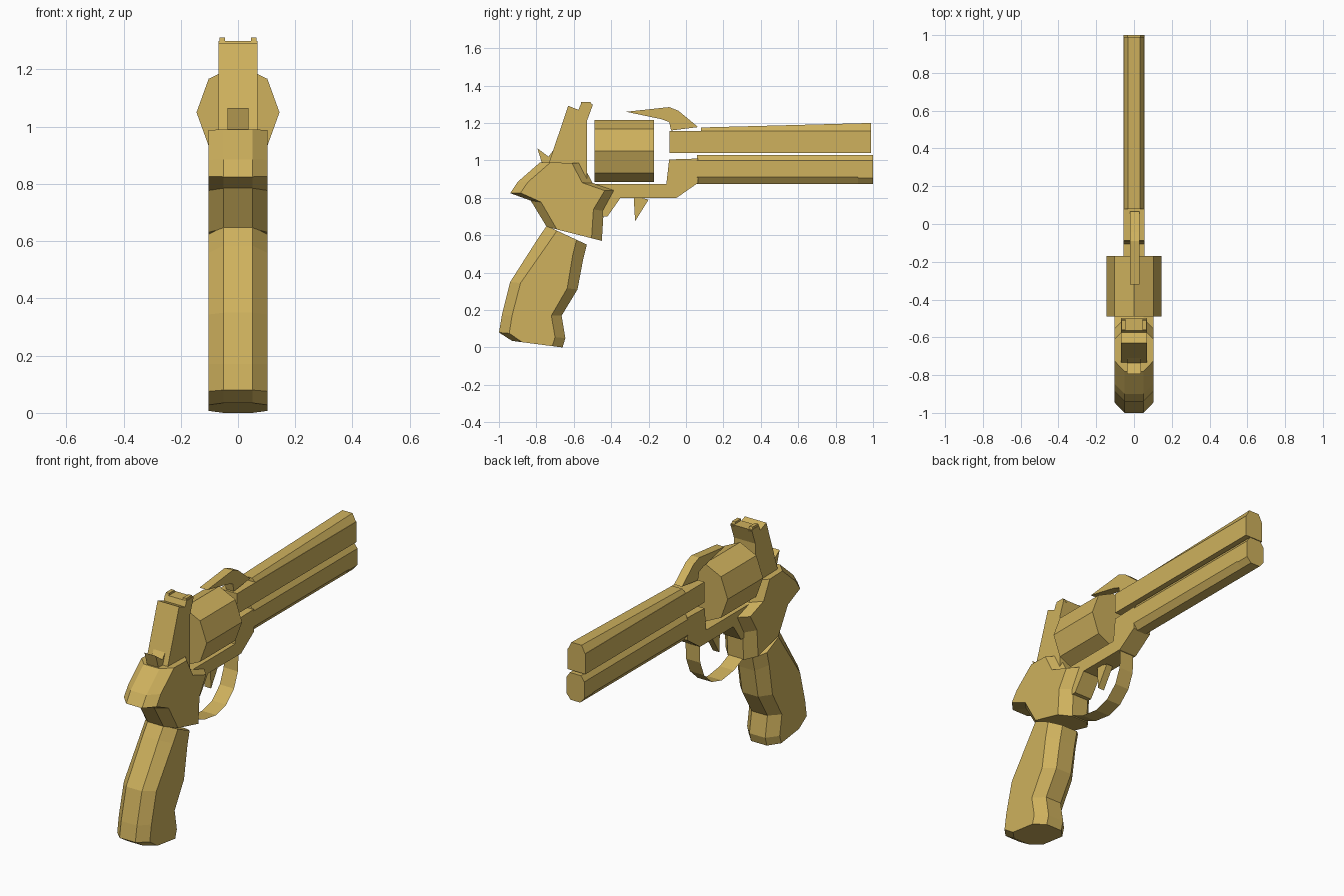
import bpy, bmesh, math

if "Cube" in bpy.data.objects:
    bpy.data.objects.remove(bpy.data.objects["Cube"])

gold = bpy.data.materials.new("old_gold")
gold.diffuse_color = (0.62, 0.44, 0.11, 1)
gold.use_nodes = True
gold.node_tree.nodes["Principled BSDF"].inputs["Base Color"].default_value = gold.diffuse_color


def finish(name, bm, closed=True):
    if closed:
        bmesh.ops.recalc_face_normals(bm, faces=bm.faces)
    me = bpy.data.meshes.new(name)
    bm.to_mesh(me)
    bm.free()
    me.materials.append(gold)
    ob = bpy.data.objects.new(name, me)
    bpy.context.collection.objects.link(ob)
    return ob


def loft(name, rings):
    """Skin a list of equal-length closed rings and cap both ends."""
    bm = bmesh.new()
    vr = [[bm.verts.new(p) for p in r] for r in rings]
    n = len(vr[0])
    for a, b in zip(vr, vr[1:]):
        for i in range(n):
            j = (i + 1) % n
            bm.faces.new((a[i], a[j], b[j], b[i]))
    bm.faces.new(vr[0])
    bm.faces.new(vr[-1])
    return finish(name, bm)


def prism(name, yz, x0, x1):
    """Side profile extruded across the width."""
    return loft(name, [[(x, y, z) for y, z in yz] for x in (x0, x1)])


def bar(name, xz, y0, y1):
    """Cross-section extruded along the barrel direction."""
    return loft(name, [[(x, y, z) for x, z in xz] for y in (y0, y1)])


def chamfered(rear, front, c=0.055, inner=0.05, outer=0.103):
    """Eight-sided ring between a rear and a front outline point."""
    (ry, rz), (fy, fz) = rear, front
    t = c / (fy - ry)
    at = lambda k: (ry + (fy - ry) * k, rz + (fz - rz) * k)
    half = [(inner, 0), (outer, t), (outer, 1 - t), (inner, 1)]
    pts = half + [(-x, k) for x, k in reversed(half)]
    return [(x, *at(k)) for x, k in pts]


# Grip: chamfered sections from butt to neck
loft("grip", [chamfered(r, f) for r, f in [
    ((-0.93, 0.035), (-0.66, 0.0)),
    ((-1.00, 0.08), (-0.645, 0.05)),
    ((-0.985, 0.17), (-0.665, 0.17)),
    ((-0.94, 0.35), (-0.58, 0.31)),
    ((-0.79, 0.585), (-0.55, 0.47)),
    ((-0.745, 0.65), (-0.53, 0.55)),
]])

# Rear body: flares back over the hand and forward to the guard
loft("rear_body", [chamfered(r, f) for r, f in [
    ((-0.745, 0.645), (-0.45, 0.57)),
    ((-0.83, 0.785), (-0.44, 0.73)),
    ((-0.94, 0.825), (-0.38, 0.84)),
    ((-0.90, 0.885), (-0.50, 0.88)),
    ((-0.78, 0.99), (-0.555, 0.985)),
]])

# Lower frame running under the cylinder and up to the barrel
prism("frame", [(-0.56, 0.875), (-0.105, 0.875), (-0.09, 1.005), (0.065, 1.01),
                (0.065, 0.88), (-0.05, 0.80), (-0.35, 0.80), (-0.42, 0.70),
                (-0.56, 0.70)], -0.055, 0.055)

# Recoil shield behind the cylinder
prism("recoil_shield", [(-0.735, 0.98), (-0.63, 1.292), (-0.575, 1.27),
                        (-0.563, 1.30), (-0.497, 1.30), (-0.53, 1.21),
                        (-0.53, 0.86), (-0.70, 0.90)], -0.068, 0.068)
# Rear sight ears
for side, s in (("left", -1), ("right", 1)):
    prism(f"rear_sight_{side}", [(-0.565, 1.29), (-0.56, 1.312), (-0.51, 1.312),
                                 (-0.50, 1.29)], s * 0.045, s * 0.065)

# Hammer with spur
prism("hammer", [(-0.795, 1.065), (-0.735, 1.02), (-0.69, 1.08), (-0.66, 1.05),
                 (-0.70, 0.93), (-0.77, 0.985)], -0.036, 0.036)

# Eight-sided cylinder, vertices on the axes
octagon = [(0.145 * math.cos(i * math.pi / 4), 1.05 + 0.166 * math.sin(i * math.pi / 4))
           for i in range(8)]
bar("cylinder", octagon, -0.49, -0.17)

# Thin top strap over the front of the cylinder
prism("top_strap", [(-0.32, 1.26), (-0.09, 1.285), (-0.04, 1.265), (0.065, 1.178),
                    (-0.08, 1.16), (-0.09, 1.205), (-0.13, 1.22)], -0.02, 0.03)

# Barrel, sighting rib and underlug
bar("barrel", [(-0.056, 1.04), (0.056, 1.04), (0.056, 1.157), (-0.056, 1.157)], -0.088, 0.99)
loft("barrel_rib", [
    [(-0.054, y, 1.157), (0.054, y, 1.157), (0.032, y, top), (-0.032, y, top)]
    for y, top in ((0.08, 1.176), (0.99, 1.20))])
lug = [(0.03, 0.875), (0.056, 0.91), (0.056, 1.0), (0.035, 1.03)]
bar("underlug", lug + [(-x, z) for x, z in reversed(lug)], 0.06, 0.92)
tip = [(0.03, 0.875), (0.056, 0.905), (0.056, 1.0), (0.035, 1.03)]
bar("underlug_tip", tip + [(-x, z) for x, z in reversed(tip)], 0.92, 1.0)

# Trigger
prism("trigger", [(-0.28, 0.81), (-0.20, 0.79), (-0.272, 0.675)], -0.02, 0.02)

# Trigger guard: a thin open band
path = [(-0.45, 0.575), (-0.37, 0.54), (-0.26, 0.525), (-0.17, 0.55),
        (-0.10, 0.615), (-0.065, 0.70), (-0.06, 0.80)]
bm = bmesh.new()
rows = [[bm.verts.new((x, y, z)) for x in (-0.045, 0.045)] for y, z in path]
for a, b in zip(rows, rows[1:]):
    bm.faces.new((a[0], a[1], b[1], b[0]))
finish("trigger_guard", bm, closed=False)
